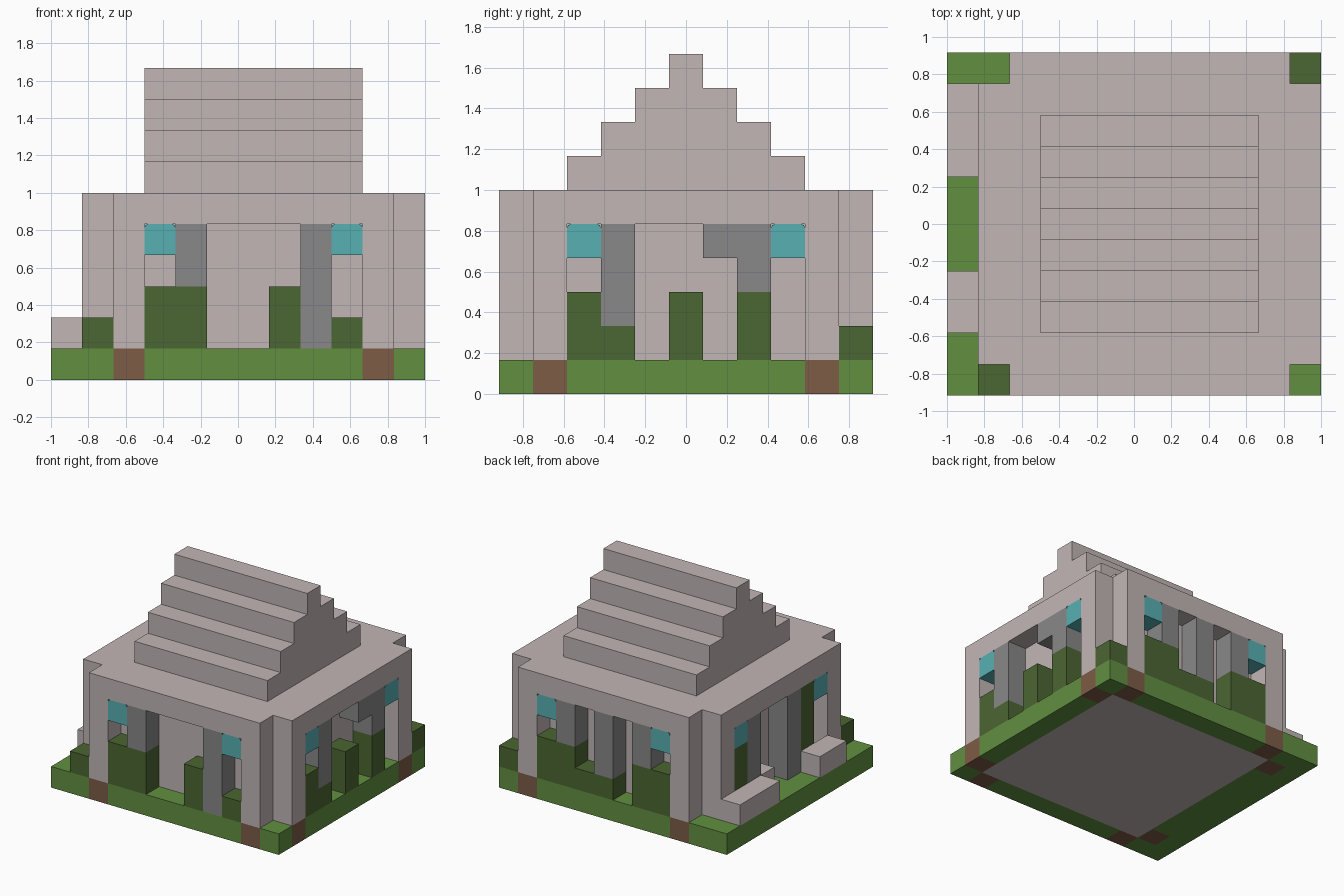
import bpy, bmesh
from mathutils import Vector

cube = bpy.data.objects.get("Cube")
if cube:
    bpy.data.objects.remove(cube, do_unlink=True)

U = 1 / 6                      # size of one building block
NX, NY = 12, 11                # plot size in blocks


def material(name, rgb):
    m = bpy.data.materials.new(name)
    m.use_nodes = True
    lin = [((c / 255 + 0.055) / 1.055) ** 2.4 for c in rgb] + [1]
    m.diffuse_color = lin
    m.node_tree.nodes["Principled BSDF"].inputs["Base Color"].default_value = lin
    return m


STONE = material("pale stone", (193, 182, 181))
GRASS = material("grass green", (97, 143, 64))
BUSH = material("dark leaf green", (75, 102, 50))
DIRT = material("dirt brown", (125, 92, 70))
GREY = material("grey post", (136, 136, 136))
TEAL = material("teal lamp", (88, 176, 180))


def place(x, y, z):
    """Block coordinates to scene coordinates."""
    return Vector(((x - NX / 2) * U, (y - NY / 2) * U, z * U))


def finish(name, bm, *mats):
    bmesh.ops.recalc_face_normals(bm, faces=bm.faces)
    me = bpy.data.meshes.new(name)
    bm.to_mesh(me)
    bm.free()
    for m in mats:
        me.materials.append(m)
    ob = bpy.data.objects.new(name, me)
    bpy.context.collection.objects.link(ob)
    return ob


def prism(name, mat, outline, direction):
    """Extrude an outline of block coordinates along a direction."""
    bm = bmesh.new()
    face = bm.faces.new([bm.verts.new(place(*p)) for p in outline])
    new = bmesh.ops.extrude_face_region(bm, geom=[face])["geom"]
    verts = [v for v in new if isinstance(v, bmesh.types.BMVert)]
    bmesh.ops.translate(bm, verts=verts, vec=Vector(direction) * U)
    return finish(name, bm, mat)


def box(name, mat, x0, x1, y0, y1, z0, z1):
    ring = [(x0, y0, z0), (x1, y0, z0), (x1, y1, z0), (x0, y1, z0)]
    return prism(name, mat, ring, (0, 0, z1 - z0))


def block(name, mat, x, y, z0, z1):
    return box(name, mat, x, x + 1, y, y + 1, z0, z1)


def lamp(name, x, y, along_x):
    """One lamp block with its two upper corners rounded."""
    ob = block(name, TEAL, x, y, 4, 5)
    bm = bmesh.new()
    bm.from_mesh(ob.data)
    edges = []
    for e in bm.edges:
        d = e.verts[0].co - e.verts[1].co
        depth = d.y if along_x else d.x
        if min(v.co.z for v in e.verts) > 4.9 * U and abs(depth) > U / 2:
            edges.append(e)
    bmesh.ops.bevel(bm, geom=edges, offset=0.02, segments=2, profile=0.5, affect='EDGES')
    bm.to_mesh(ob.data)
    bm.free()


# Main pillars: two on each side of the house
pillars = [(x, y) for x in (2, 10) for y in (0, 10)]
pillars += [(x, y) for x in (1, 11) for y in (1, 9)]
for x, y in pillars:
    block("pillar", STONE, x, y, 1, 5)

# Ground: grass plot, dirt under the pillars, stone under the room
bm = bmesh.new()
grid = [[bm.verts.new(place(x, y, 0)) for y in range(NY + 1)] for x in range(NX + 1)]
for x in range(NX):
    for y in range(NY):
        bm.faces.new((grid[x][y], grid[x + 1][y], grid[x + 1][y + 1], grid[x][y + 1]))
top = bmesh.ops.extrude_face_region(bm, geom=bm.faces[:], use_keep_orig=True)["geom"]
bmesh.ops.translate(bm, verts=[v for v in top if isinstance(v, bmesh.types.BMVert)],
                    vec=(0, 0, U))
bmesh.ops.recalc_face_normals(bm, faces=bm.faces)
for f in bm.faces:
    c = f.calc_center_median() - f.normal * 0.02
    cell = (int(c.x / U + NX / 2), int(c.y / U + NY / 2))
    if cell in pillars:
        f.material_index = 1
    elif 2 <= cell[0] <= 10 and 1 <= cell[1] <= 9:
        f.material_index = 2
finish("ground", bm, GRASS, DIRT, STONE)

# Room, roof slab with notched corners, and stepped gable roof
box("room", STONE, 2, 11, 1, 10, 1, 5)
slab = [(2, 0), (11, 0), (11, 1), (12, 1), (12, 10), (11, 10),
        (11, 11), (2, 11), (2, 10), (1, 10), (1, 1), (2, 1)]
prism("roof_slab", STONE, [(x, y, 5) for x, y in slab], (0, 0, 1))
steps = []
for i in range(4):
    steps += [(3, 2 + i, 6 + i), (3, 2 + i, 7 + i)]
steps += [(x, 11 - y, z) for x, y, z in reversed(steps)]
prism("stepped_roof", STONE, steps, (7, 0, 0))

# Corner lamps under the roof edge
for side in (0, 10):
    for x in (3, 9):
        lamp("lamp", x, side, True)
for side in (1, 11):
    for y in (2, 8):
        lamp("lamp", side, y, False)

# Each side's porch: (position along side, bottom, top)
porch = {
    "front": ([(4, 3, 5), (8, 1, 5)], [(3, 1, 3), (4, 1, 3), (7, 1, 3), (9, 1, 2)]),
    "back": ([(4, 3, 5), (6, 2, 5), (8, 3, 5)],
             [(3, 1, 3), (4, 1, 3), (6, 1, 2), (7, 1, 2), (8, 1, 3), (9, 1, 3)]),
    "left": ([(3, 2, 5), (6, 4, 5), (7, 3, 5)],
             [(2, 1, 3), (3, 1, 2), (5, 1, 3), (7, 1, 3)]),
    "right": ([(4, 1, 5), (7, 1, 5)], [(3, 1, 5), (8, 1, 4)]),
}
spot = {"front": lambda p: (p, 0), "back": lambda p: (p, 10),
        "left": lambda p: (11, p), "right": lambda p: (1, p)}
for side, (posts, bushes) in porch.items():
    for p, z0, z1 in posts:
        block(side + "_post", GREY, *spot[side](p), z0, z1)
    for p, z0, z1 in bushes:
        block(side + "_bush", BUSH, *spot[side](p), z0, z1)

# Corner bushes and low garden walls
block("corner_bush", BUSH, 1, 0, 1, 2)
block("corner_bush", BUSH, 11, 10, 1, 2)
box("garden_wall_back", STONE, 0, 1, 7, 10, 1, 2)
block("garden_wall_end", STONE, 1, 6, 1, 2)
box("garden_wall_front", STONE, 0, 1, 2, 4, 1, 2)
